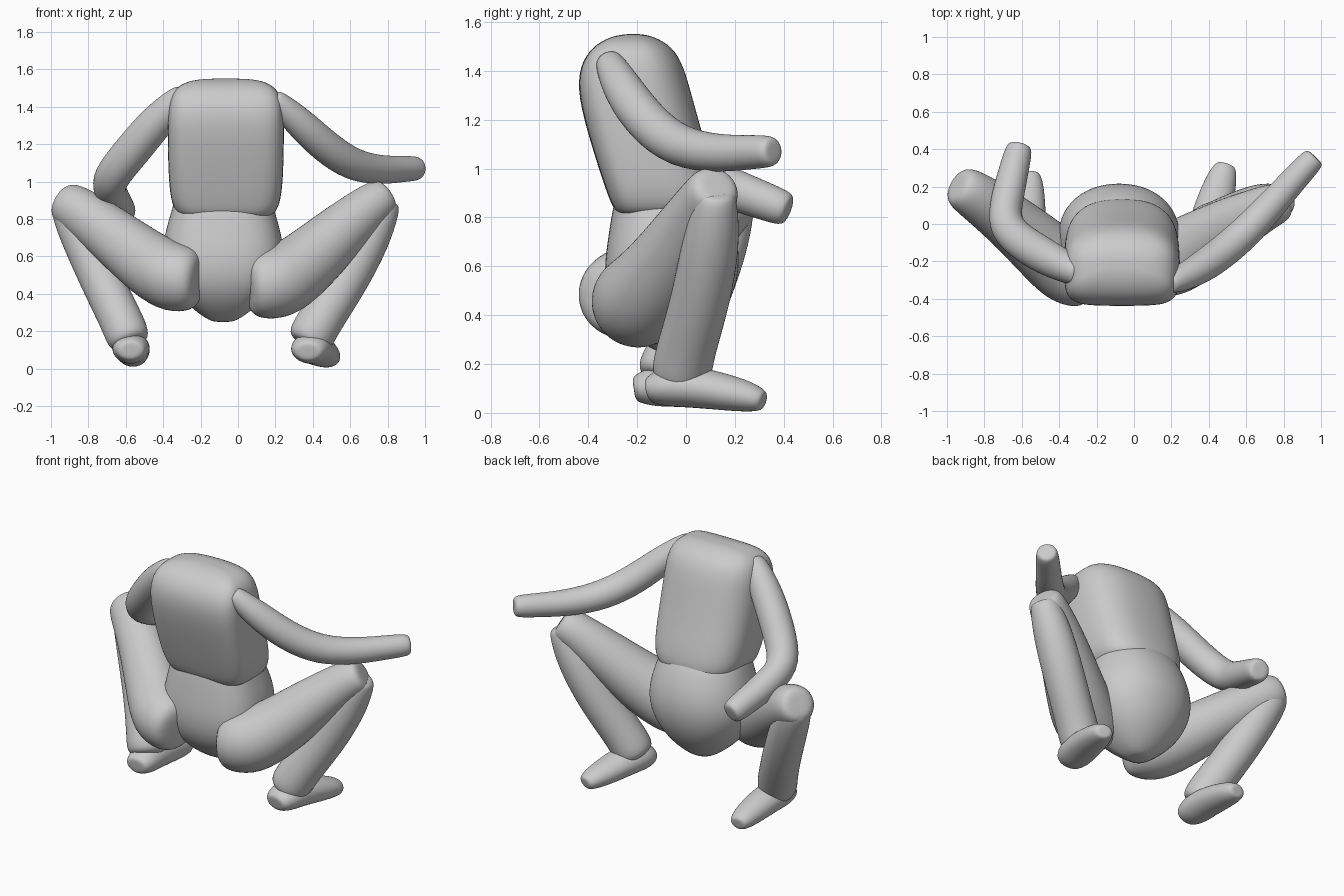
import bpy, bmesh, math
from mathutils import Vector


def loft(name, rings, levels=2):
    """Skin a list of closed rings, cap both ends, subdivide and smooth."""
    bm = bmesh.new()
    loops = [[bm.verts.new(p) for p in ring] for ring in rings]
    n = len(loops[0])
    for a, b in zip(loops, loops[1:]):
        for i in range(n):
            j = (i + 1) % n
            bm.faces.new((a[i], a[j], b[j], b[i]))
    for loop in (loops[0], loops[-1]):
        centre = bm.verts.new(sum((v.co for v in loop), Vector()) / n)
        for i in range(n):
            bm.faces.new((loop[i], loop[(i + 1) % n], centre))
    bmesh.ops.recalc_face_normals(bm, faces=bm.faces)
    mesh = bpy.data.meshes.new(name)
    bm.to_mesh(mesh)
    bm.free()
    for f in mesh.polygons:
        f.use_smooth = True
    ob = bpy.data.objects.new(name, mesh)
    bpy.context.collection.objects.link(ob)
    mod = ob.modifiers.new("smooth", 'SUBSURF')
    mod.levels = mod.render_levels = levels
    return ob


def limb(name, pts, sides=12, tip=0.75):
    """Tube through (x, y, z, half width, half height) with blunt ends."""
    c = [Vector(p[:3]) for p in pts]
    r = [(p[3] * 1.04, p[-1] * 1.04) for p in pts]
    rings = []
    for i in range(len(pts)):
        t = (c[min(i + 1, len(c) - 1)] - c[max(i - 1, 0)]).normalized()
        u = t.cross(Vector((0, 0, 1))).normalized()
        v = u.cross(t)

        def ring(s, o=Vector((0, 0, 0))):
            return [c[i] + o + u * r[i][0] * s * math.cos(k * math.tau / sides)
                    + v * r[i][1] * s * math.sin(k * math.tau / sides) for k in range(sides)]
        if i == 0:
            rings.append(ring(tip, -t * r[i][1] * 0.3))
        rings.append(ring(1))
        if i == len(pts) - 1:
            rings.append(ring(tip, t * r[i][1] * 0.3))
    return loft(name, rings)


def body(name, cx, sections, back_power, front_power, sides=24):
    """Stack of rounded-rectangle sections (z, y at -y side, y at +y side, half width)."""
    rings = []
    for z, y0, y1, hx in sections:
        ring = []
        for k in range(sides):
            a = k * math.tau / sides
            ca, sa = math.cos(a), math.sin(a)
            e = 2 / (front_power if sa > 0 else back_power)
            ring.append(Vector((cx + hx * math.copysign(abs(ca) ** e, ca),
                                (y0 + y1) / 2 + (y1 - y0) / 2 * math.copysign(abs(sa) ** e, sa), z)))
        rings.append(ring)
    return loft(name, rings)


# Torso and pelvis
body("torso", -0.065, [
    (0.80, -0.265, 0.10, 0.22), (0.835, -0.30, 0.14, 0.275), (0.93, -0.335, 0.135, 0.302),
    (1.10, -0.39, 0.08, 0.311), (1.30, -0.445, 0.025, 0.313), (1.42, -0.437, -0.008, 0.308),
    (1.50, -0.385, -0.055, 0.275), (1.54, -0.31, -0.13, 0.20), (1.55, -0.25, -0.18, 0.10)], 4.6, 2.5)
body("pelvis", -0.08, [
    (0.95, -0.27, 0.09, 0.25), (0.85, -0.30, 0.16, 0.275), (0.72, -0.32, 0.215, 0.315),
    (0.58, -0.34, 0.225, 0.335), (0.44, -0.32, 0.18, 0.28), (0.33, -0.24, 0.10, 0.18),
    (0.25, -0.13, 0.0, 0.07)], 2.8, 2.1)

# Thighs
limb("right_thigh", [(0.11, -0.215, 0.445, 0.185), (0.22, -0.19, 0.455, 0.20), (0.36, -0.10, 0.555, 0.18),
                     (0.55, 0.01, 0.735, 0.148), (0.70, 0.085, 0.865, 0.12), (0.775, 0.115, 0.915, 0.108)])
limb("left_thigh", [(-0.26, -0.285, 0.475, 0.175), (-0.36, -0.25, 0.485, 0.19), (-0.50, -0.125, 0.575, 0.172),
                    (-0.68, 0.03, 0.72, 0.148), (-0.86, 0.16, 0.85, 0.13), (-0.92, 0.195, 0.885, 0.115)])

# Shins
limb("right_shin", [(0.785, 0.12, 0.88, 0.09), (0.70, 0.105, 0.70, 0.12), (0.57, 0.06, 0.46, 0.122),
                    (0.44, 0.0, 0.26, 0.12), (0.385, -0.02, 0.16, 0.126)])
limb("left_shin", [(-0.905, 0.185, 0.85, 0.10), (-0.825, 0.14, 0.68, 0.115), (-0.71, 0.05, 0.43, 0.115),
                   (-0.62, -0.045, 0.25, 0.116), (-0.585, -0.09, 0.16, 0.118)])

# Feet
limb("right_foot", [(0.375, -0.14, 0.095, 0.085, 0.06), (0.385, -0.08, 0.11, 0.11, 0.085),
                    (0.41, 0.03, 0.108, 0.108, 0.085), (0.445, 0.16, 0.085, 0.095, 0.076),
                    (0.475, 0.26, 0.065, 0.078, 0.062), (0.49, 0.305, 0.052, 0.058, 0.046)])
limb("left_foot", [(-0.575, -0.195, 0.10, 0.08, 0.06), (-0.575, -0.13, 0.11, 0.10, 0.085),
                   (-0.57, -0.02, 0.11, 0.10, 0.085), (-0.565, 0.11, 0.09, 0.092, 0.076),
                   (-0.56, 0.22, 0.068, 0.076, 0.062), (-0.56, 0.265, 0.058, 0.058, 0.046)])

# Arms
limb("right_arm", [(0.20, -0.315, 1.435, 0.06), (0.32, -0.26, 1.325, 0.084), (0.46, -0.165, 1.19, 0.09),
                   (0.61, -0.035, 1.085, 0.088), (0.76, 0.13, 1.06, 0.078), (0.88, 0.265, 1.067, 0.07),
                   (0.955, 0.345, 1.07, 0.066)])
limb("left_arm", [(-0.30, -0.26, 1.45, 0.075), (-0.43, -0.20, 1.33, 0.095), (-0.57, -0.12, 1.16, 0.10),
                  (-0.695, -0.02, 1.01, 0.098), (-0.685, 0.11, 0.945, 0.09), (-0.645, 0.28, 0.882, 0.08),
                  (-0.615, 0.40, 0.837, 0.074)])
